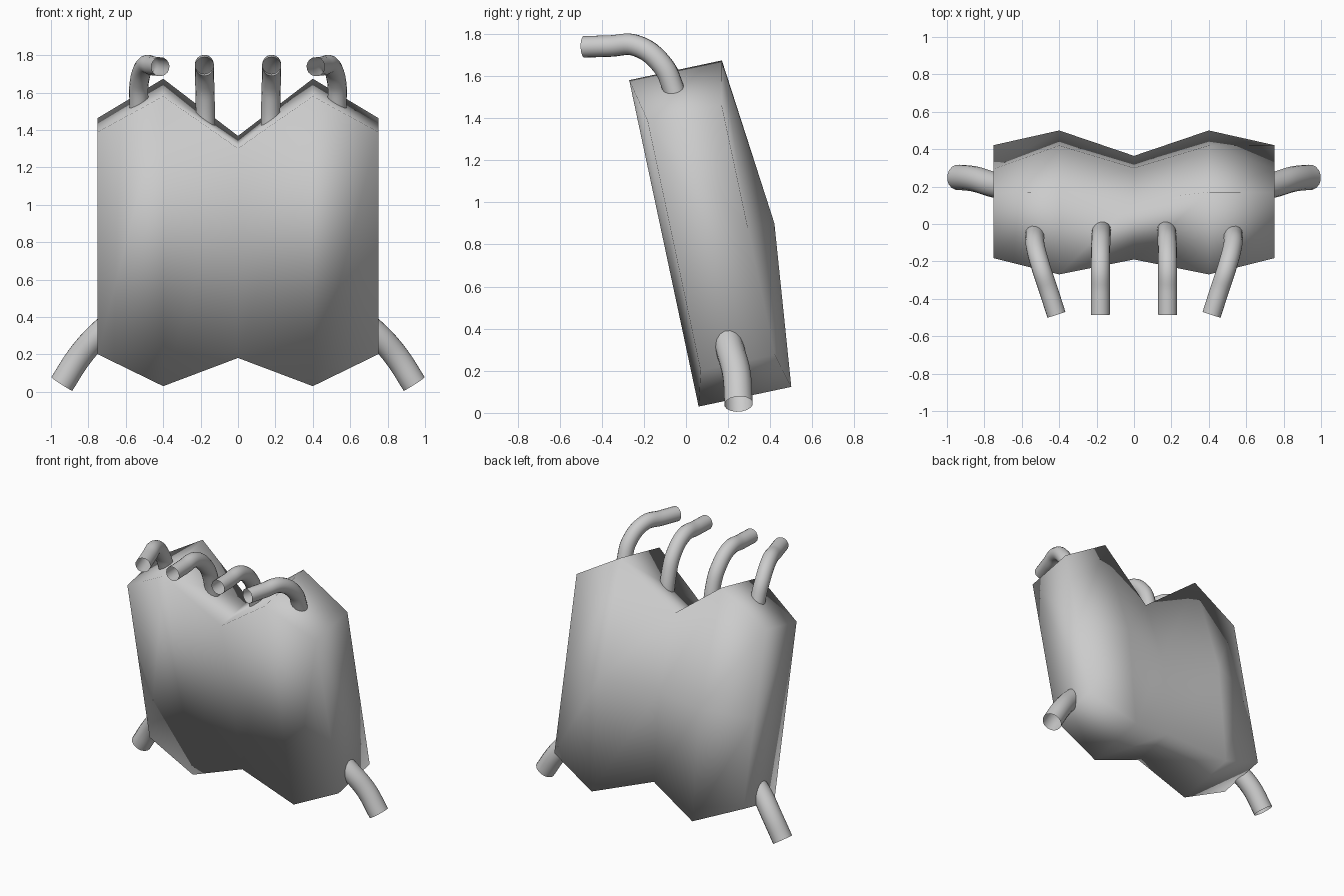
import bpy, bmesh
from mathutils import Vector

if "Cube" in bpy.data.objects:
    bpy.data.objects.remove(bpy.data.objects["Cube"])

TILT_UP = Vector((0, -0.208, 0.978))     # slab's long direction
TILT_BACK = Vector((0, 0.978, 0.208))    # slab's depth direction
ORIGIN = Vector((0, 0.06, 0.03))


# Body: five-point rings lofted across the width of the leaning slab
def ring(x, bottom, top, front, back, mid):
    pts = [(bottom, front), (top, front), (top, back), (0.776, mid), (bottom, back)]
    return [ORIGIN + Vector((x, 0, 0)) + TILT_UP * u + TILT_BACK * d for u, d in pts]


def make_body():
    side = (0.165, 1.38, 0.045, 0.405, 0.405)
    peak = (0.0, 1.585, 0.0, 0.45, 0.533)
    notch = (0.15, 1.295, 0.02, 0.343, 0.41)
    columns = [(-0.75, side), (-0.4, peak), (0, notch), (0.4, peak), (0.75, side)]
    bm = bmesh.new()
    rings = [[bm.verts.new(p) for p in ring(x, *prof)] for x, prof in columns]
    for a, b in zip(rings, rings[1:]):
        for i in range(5):
            j = (i + 1) % 5
            bm.faces.new((a[i], a[j], b[j], b[i]))
    bm.faces.new(rings[0])
    bm.faces.new(rings[-1])
    bmesh.ops.recalc_face_normals(bm, faces=bm.faces)
    for f in bm.faces:
        f.smooth = True
    mesh = bpy.data.meshes.new("tank_body")
    bm.to_mesh(mesh)
    bm.free()
    bpy.context.collection.objects.link(bpy.data.objects.new("tank_body", mesh))


# Open pipe swept along a smooth path
def make_pipe(name, points, radius):
    curve = bpy.data.curves.new(name, 'CURVE')
    curve.dimensions = '3D'
    curve.bevel_depth = radius
    curve.bevel_resolution = 6
    curve.resolution_u = 6
    spline = curve.splines.new('BEZIER')
    spline.bezier_points.add(len(points) - 1)
    for bp, p in zip(spline.bezier_points, points):
        bp.co = p
        bp.handle_left_type = bp.handle_right_type = 'AUTO'
    obj = bpy.data.objects.new(name, curve)
    bpy.context.collection.objects.link(obj)
    bpy.ops.object.select_all(action='DESELECT')
    obj.select_set(True)
    bpy.context.view_layer.objects.active = obj
    bpy.ops.object.convert(target='MESH')
    bpy.ops.object.shade_smooth()


make_body()

for s, label in ((-1, "left"), (1, "right")):
    # Upper pipes rise from the top and bend toward the front
    make_pipe(f"inner_top_pipe_{label}", [
        (s * 0.175, -0.02, 1.33), (s * 0.175, -0.055, 1.53), (s * 0.178, -0.115, 1.655),
        (s * 0.18, -0.24, 1.745), (s * 0.18, -0.36, 1.742), (s * 0.18, -0.485, 1.738)], 0.051)
    make_pipe(f"outer_top_pipe_{label}", [
        (s * 0.528, -0.02, 1.38), (s * 0.53, -0.06, 1.54), (s * 0.528, -0.115, 1.655),
        (s * 0.495, -0.24, 1.745), (s * 0.455, -0.36, 1.742), (s * 0.415, -0.485, 1.738)], 0.051)
    # Lower pipes leave the sides and bend to the ground
    make_pipe(f"lower_side_pipe_{label}", [
        (s * 0.65, 0.19, 0.385), (s * 0.75, 0.21, 0.30),
        (s * 0.85, 0.24, 0.185), (s * 0.942, 0.25, 0.042)], 0.068)
